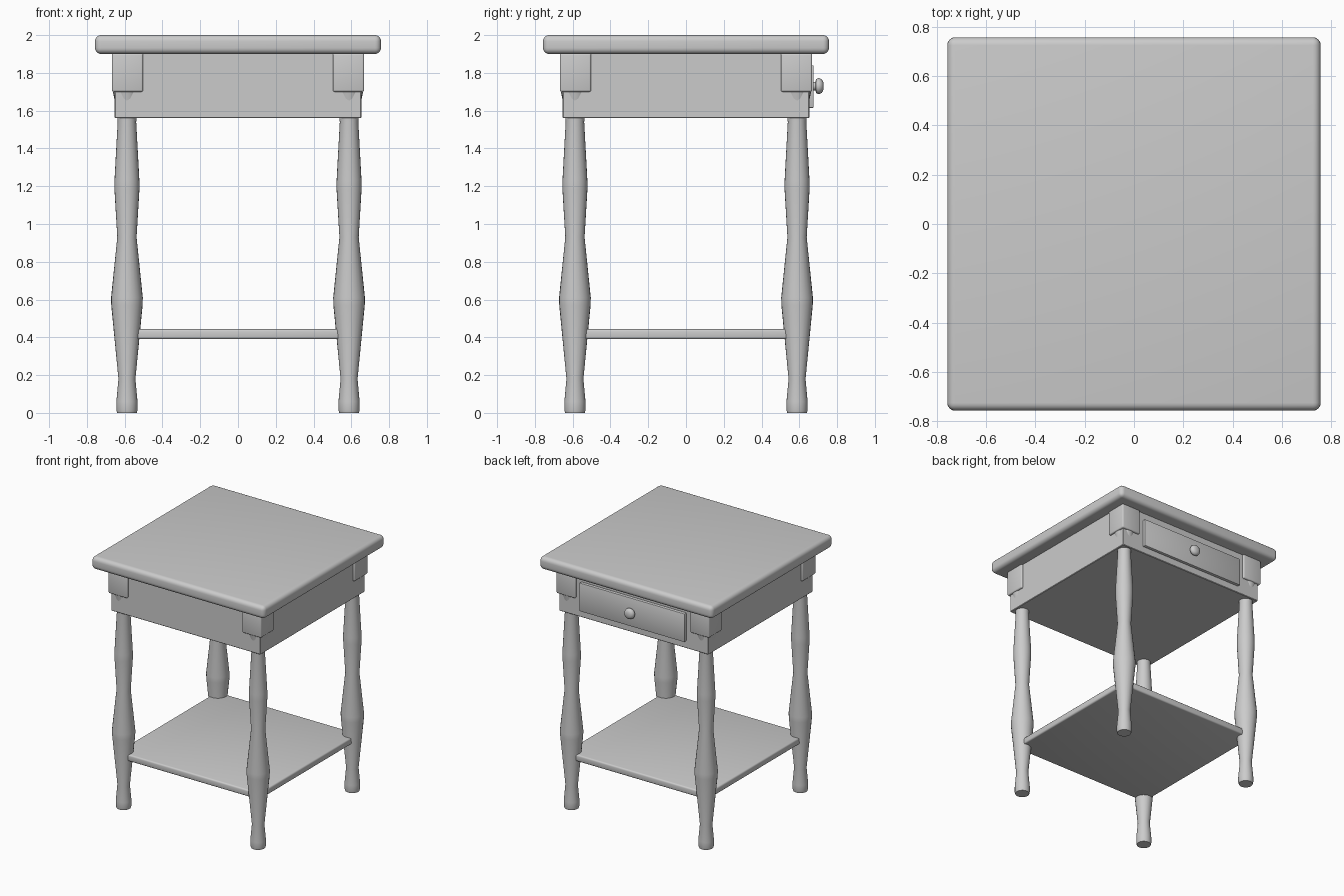
import bpy, bmesh, math

if "Cube" in bpy.data.objects:
    bpy.data.objects.remove(bpy.data.objects["Cube"])

paint = bpy.data.materials.new("plain_grey")
paint.diffuse_color = (0.6, 0.6, 0.6, 1)
paint.use_nodes = True
paint.node_tree.nodes["Principled BSDF"].inputs["Base Color"].default_value = paint.diffuse_color


def finish(obj, name, angle=35):
    obj.name = name
    obj.data.materials.append(paint)
    bpy.ops.object.select_all(action='DESELECT')
    obj.select_set(True)
    bpy.context.view_layer.objects.active = obj
    bpy.ops.object.shade_smooth_by_angle(angle=math.radians(angle))
    return obj


def box(name, lo, hi, bevel, segments=3):
    """Box between two corners with rounded edges."""
    size = [b - a for a, b in zip(lo, hi)]
    centre = [(a + b) / 2 for a, b in zip(lo, hi)]
    bm = bmesh.new()
    bmesh.ops.create_cube(bm, size=1)
    bmesh.ops.scale(bm, vec=size, verts=bm.verts)
    bmesh.ops.bevel(bm, geom=bm.edges[:], offset=bevel, segments=segments,
                    profile=0.5, affect='EDGES')
    mesh = bpy.data.meshes.new(name)
    bm.to_mesh(mesh)
    bm.free()
    obj = bpy.data.objects.new(name, mesh)
    obj.location = centre
    bpy.context.collection.objects.link(obj)
    return finish(obj, name)


def lathe(name, profile, location, sides=24):
    """Closed turned solid from (radius, height) points."""
    bm = bmesh.new()
    rings = [[bm.verts.new((r * math.cos(2 * math.pi * i / sides),
                            r * math.sin(2 * math.pi * i / sides), z))
              for i in range(sides)] for r, z in profile]
    for a, b in zip(rings, rings[1:]):
        for i in range(sides):
            j = (i + 1) % sides
            bm.faces.new((a[i], a[j], b[j], b[i]))
    bm.faces.new(rings[0][::-1])
    bm.faces.new(rings[-1])
    mesh = bpy.data.meshes.new(name)
    bm.to_mesh(mesh)
    bm.free()
    obj = bpy.data.objects.new(name, mesh)
    obj.location = location
    bpy.context.collection.objects.link(obj)
    return finish(obj, name)


# Table top, drawer case and lower shelf
box("table_top", (-0.757, -0.757, 1.90), (0.757, 0.757, 2.0), 0.032, 5)
box("drawer_case", (-0.653, -0.653, 1.56), (0.653, 0.653, 1.905), 0.004, 1)
box("lower_shelf", (-0.62, -0.62, 0.39), (0.62, 0.62, 0.443), 0.012)

# Turned legs and the corner blocks above them
leg_profile = [(0.052, 0), (0.056, 0.015), (0.056, 0.06), (0.045, 0.18),
               (0.083, 0.57), (0.084, 0.61), (0.051, 0.93), (0.066, 1.18),
               (0.066, 1.23), (0.049, 1.54), (0.055, 1.60), (0.074, 1.70)]
for x, side in ((-1, "left"), (1, "right")):
    for y, end in ((-1, "front"), (1, "back")):
        lathe(f"{end}_{side}_leg", leg_profile, (x * 0.588, y * 0.588, 0))
        cx, cy, h = x * 0.585, y * 0.585, 0.083
        box(f"{end}_{side}_corner_block", (cx - h, cy - h, 1.70),
            (cx + h, cy + h, 1.903), 0.01)

# Drawer front with its round knob
box("drawer_front", (-0.46, 0.64, 1.615), (0.46, 0.676, 1.84), 0.006, 2)
knob_profile = [(0.022, 0), (0.022, 0.012), (0.036, 0.016), (0.042, 0.026),
                (0.042, 0.034), (0.036, 0.046), (0.024, 0.053), (0.010, 0.056)]
knob = lathe("drawer_knob", knob_profile, (0, 0.673, 1.73))
knob.rotation_euler = (-math.pi / 2, 0, 0)
